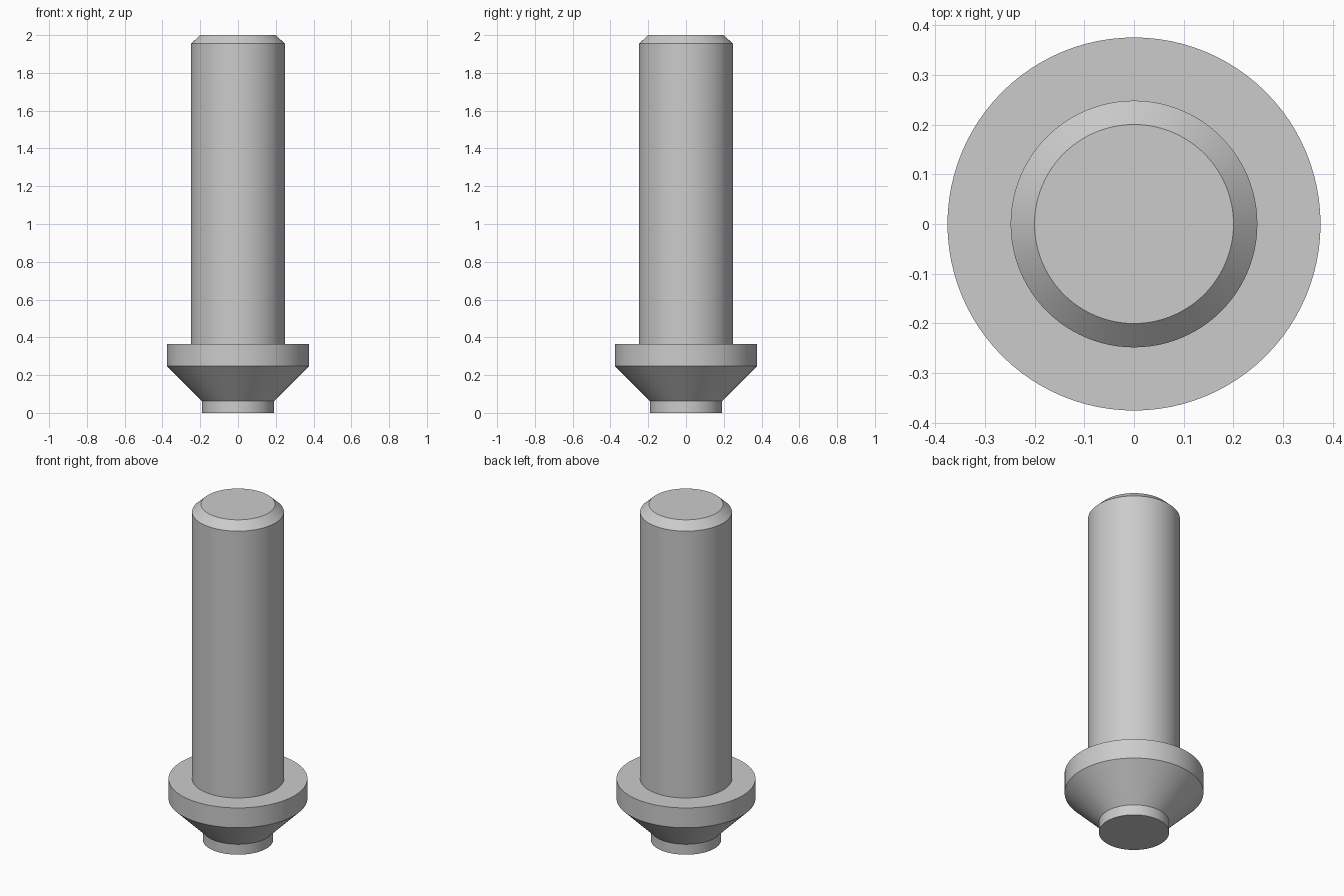
import bpy, bmesh, math

cube = bpy.data.objects.get("Cube")
if cube:
    bpy.data.objects.remove(cube, do_unlink=True)

GREY = (0.6, 0.6, 0.6, 1.0)
steel = bpy.data.materials.new("plain_grey")
steel.use_nodes = True
steel.diffuse_color = GREY
steel.node_tree.nodes["Principled BSDF"].inputs["Base Color"].default_value = GREY

SIDES = 96


def lathe(name, profile):
    """Closed solid of revolution from (radius, height) pairs, bottom to top."""
    bm = bmesh.new()
    rings = []
    for r, z in profile:
        angles = [2 * math.pi * i / SIDES for i in range(SIDES)]
        rings.append([bm.verts.new((r * math.cos(a), r * math.sin(a), z)) for a in angles])
    for low, high in zip(rings, rings[1:]):
        for i in range(SIDES):
            j = (i + 1) % SIDES
            bm.faces.new((low[i], low[j], high[j], high[i]))
    bm.faces.new(rings[0][::-1])
    bm.faces.new(rings[-1])
    mesh = bpy.data.meshes.new(name)
    bm.to_mesh(mesh)
    bm.free()
    mesh.materials.append(steel)
    obj = bpy.data.objects.new(name, mesh)
    bpy.context.collection.objects.link(obj)
    bpy.ops.object.select_all(action="DESELECT")
    obj.select_set(True)
    bpy.context.view_layer.objects.active = obj
    bpy.ops.object.shade_smooth_by_angle(angle=math.radians(30))
    return obj


# One turned pin: foot, tapered collar, shaft and chamfered end
lathe("flanged_pin", [
    (0.19, 0.0), (0.19, 0.062),
    (0.375, 0.247), (0.375, 0.365),
    (0.248, 0.365), (0.248, 1.955),
    (0.2, 2.0),
])
